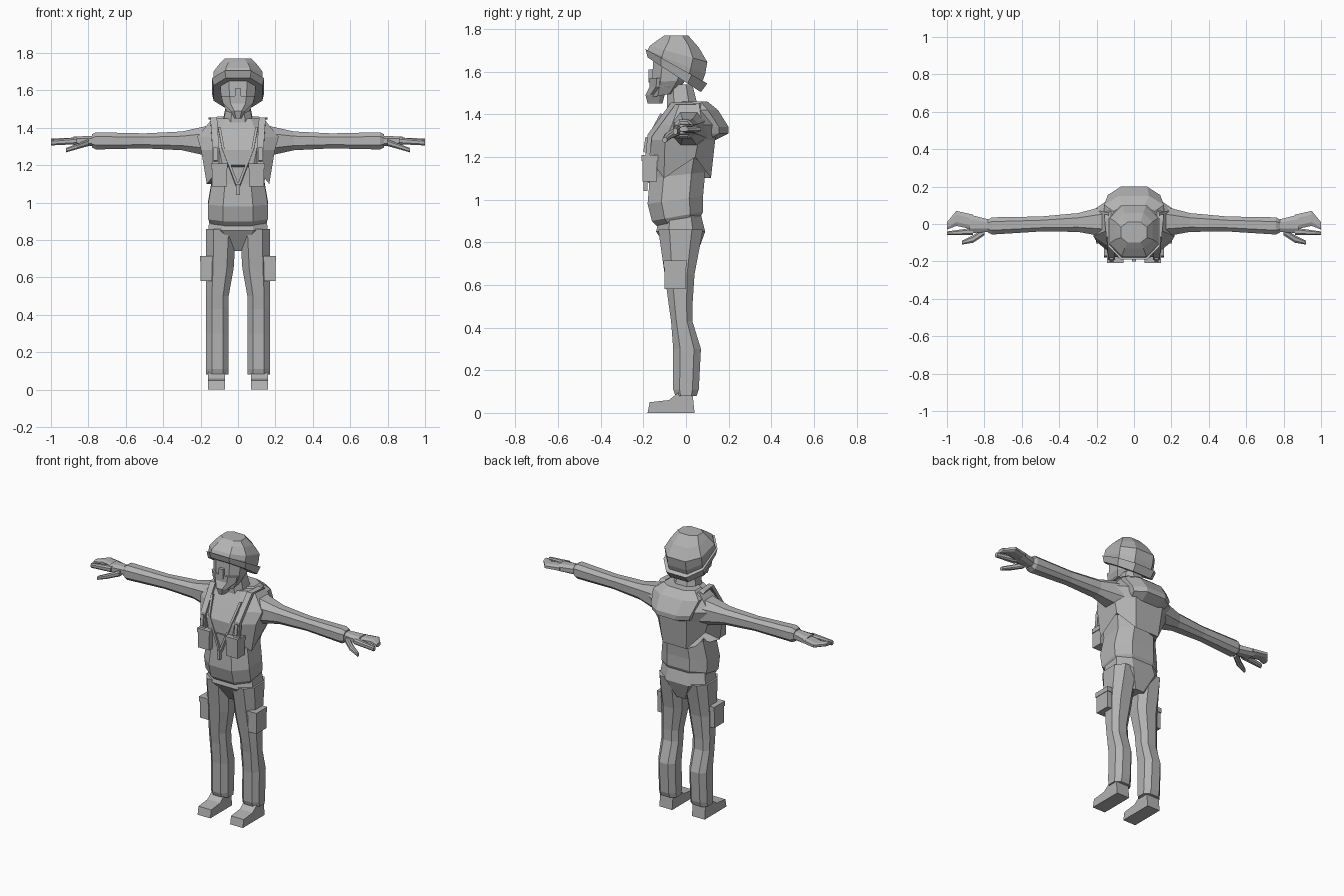
import bpy, bmesh
from mathutils import Vector

if "Cube" in bpy.data.objects:
    bpy.data.objects.remove(bpy.data.objects["Cube"])

colour = (0.45, 0.45, 0.45, 1)
grey = bpy.data.materials.new("plain_grey")
grey.use_nodes = True
grey.diffuse_color = colour
shader = grey.node_tree.nodes["Principled BSDF"]
shader.inputs["Base Color"].default_value = colour
shader.inputs["Roughness"].default_value = 0.8


def skin(name, rings):
    """Join rings of points into a closed, flat shaded tube."""
    bm = bmesh.new()
    loops = [[bm.verts.new(point) for point in ring] for ring in rings]
    for low, high in zip(loops, loops[1:]):
        for i in range(len(low)):
            bm.faces.new((low[i - 1], low[i], high[i], high[i - 1]))
    bm.faces.new(loops[0])
    bm.faces.new(loops[-1])
    bmesh.ops.recalc_face_normals(bm, faces=bm.faces)
    mesh = bpy.data.meshes.new(name)
    bm.to_mesh(mesh)
    bm.free()
    mesh.materials.append(grey)
    obj = bpy.data.objects.new(name, mesh)
    bpy.context.collection.objects.link(obj)
    return obj


def octagon(left, right, front, back, cut=0.25):
    """Rectangle with its corners cut off by the given fraction."""
    far = 1 - cut
    corners = [(cut, 0), (far, 0), (1, cut), (1, far),
               (far, 1), (cut, 1), (0, far), (0, cut)]
    return [(left + u * (right - left), front + v * (back - front))
            for u, v in corners]


def body(name, rows, tilt=0.0, fade=True, grow=0.0, ragged=0.0):
    """Centred loft of half width, front, back and height; tilt lifts the back."""
    rings = []
    for i, (half, front, back, height) in enumerate(rows):
        lift = tilt * (1 - i / (len(rows) - 1)) if fade else tilt
        outline = octagon(-half - grow, half + grow, front - grow, back + grow)
        depth = back - front
        rings.append([Vector((x, y, height + lift * (y - front) / depth))
                      for x, y in outline])
    # Every second pair of hem points hangs lower
    for i, point in enumerate(rings[0]):
        if i in (2, 4, 5, 7):
            point.z -= ragged
    return skin(name, rings)


def box(name, centre, size):
    x, y, z = (s / 2 for s in size)
    square = [(-x, -y), (x, -y), (x, y), (-x, y)]
    middle = Vector(centre)
    return skin(name, [[middle + Vector((a, b, c)) for a, b in square]
                       for c in (-z, z)])


def pouch(name, centre, size):
    """Box pocket with a slightly larger lid."""
    box(name, centre, size)
    middle, extent = Vector(centre), Vector(size)
    lid = Vector((extent.x * 1.1, extent.y * 1.1, extent.z / 4))
    box(name + "_flap", middle + Vector((0, 0, extent.z / 2)), lid)


def strap(name, points, width, thick=0.01):
    """Flat band following a path over the chest and shoulder."""
    across, out = Vector((width, 0, 0)), Vector((0, -thick, thick / 2))
    return skin(name, [[Vector(p) - across - out, Vector(p) + across - out,
                        Vector(p) + across + out, Vector(p) - across + out]
                       for p in points])


def digit(name, side, rows, thick=0.018):
    """Flat hand part; each row is a centre point and a half width."""
    rings = []
    for x, y, z, half in rows:
        outline = octagon(y - half, y + half, z - thick, z + thick)
        rings.append([(side * x, a, b) for a, b in outline])
        thick *= 0.8
    return skin(name, rings)


def sleeve(name, side, rows):
    """Arm loft of distance and radius, drifting forward to the wrist."""
    rings = []
    for x, radius in rows:
        y = 0.02 - x * 0.04
        outline = octagon(y - radius, y + radius,
                          shoulder - radius, shoulder + radius)
        rings.append([(side * x, a, b) for a, b in outline])
    return skin(name, rings)


def trouser_leg(name, side, rows):
    """Leg loft of height, front and back; the inner seam runs to the crotch."""
    rings = []
    for z, front, back in rows:
        inner = max(0.01, min(0.05, 0.14 - z * 0.18))
        outline = octagon(inner, hip, front, back)
        rings.append([(side * x, y, z) for x, y in outline])
    return skin(name, rings)


shoulder = 1.33
hip = 0.17

# Torso
waist = [(.13, -.11, .06, .85), (.16, -.16, .08, .9),
         (.16, -.18, .08, .98), (.14, -.17, .09, 1.1)]
chest = [(.16, -.17, .11, 1.2), (.19, -.17, .13, 1.28),
         (.21, -.13, .14, 1.35), (.13, -.07, .1, 1.45)]
body("jacket", waist + chest, tilt=.05)
body("vest", chest, grow=.007, ragged=.1)
body("trouser_seat", [(.06, -.07, .05, .74), (.16, -.14, .09, .85),
                      (.15, -.12, .07, .93)])
body("hood", [(.11, 0, .14, 1.28), (.13, .02, .2, 1.31), (.14, .02, .2, 1.34),
              (.16, -.04, .15, 1.42), (.11, -.03, .1, 1.46)])

# Head and helmet
body("neck", [(.08, -.09, .05, 1.4), (.06, -.09, .03, 1.54)], tilt=.06)
body("head", [(.06, -.16, -.05, 1.48), (.09, -.16, 0, 1.55),
              (.1, -.15, .03, 1.7)], tilt=.02)
body("face_mask", [(.02, -.18, -.11, 1.45), (.04, -.19, -.1, 1.49),
                   (.08, -.17, -.05, 1.53), (.09, -.17, -.04, 1.57)])
box("nose", (0, -.16, 1.58), (.03, .03, .06))
helmet = [(.12, -.17, .06, 1.66), (.13, -.18, .09, 1.7), (.13, -.17, .1, 1.72),
          (.1, -.13, .06, 1.75), (.07, -.1, .01, 1.77)]
body("helmet", helmet, tilt=-.15)
body("helmet_band", helmet[:2], tilt=-.15, fade=False, grow=.01)

# Harness clasp
box("chest_clasp", (0, -.19, 1.07), (.02, .02, .06))

for side, prefix in ((1, "left_"), (-1, "right_")):
    # Arm and hand
    sleeve(prefix + "sleeve", side, [(.12, .09), (.21, .07), (.3, .05),
                                     (.5, .04), (.76, .046), (.78, .035)])
    digit(prefix + "palm", side, [(.76, -.01, shoulder, .03),
                                  (.88, 0, shoulder, .05)], thick=.028)
    digit(prefix + "fingers", side, [(.86, .01, shoulder, .04),
                                     (.95, .03, shoulder, .04),
                                     (1, -.01, shoulder, .02)])
    digit(prefix + "forefinger", side, [(.86, -.04, shoulder, .02),
                                        (1, -.05, 1.32, .01)])
    digit(prefix + "thumb", side, [(.8, -.04, 1.32, .02), (.86, -.08, 1.3, .02),
                                   (.92, -.1, 1.28, .01)])

    # Leg and shoe
    trouser_leg(prefix + "trouser_leg", side, [
        (.08, -.05, .05), (.11, -.06, .06), (.3, -.06, .07), (.43, -.07, .03),
        (.5, -.08, .03), (.65, -.1, .04), (.86, -.13, .08)])
    outline = [(-.18, 0), (.04, 0), (.03, .1), (-.03, .1), (-.08, .06), (-.17, .05)]
    skin(prefix + "shoe", [[(side * x, y, z) for y, z in outline]
                           for x in (.07, .16)])

    # Pouches
    pouch(prefix + "thigh_pouch", (side * hip, -.05, .64), (.06, .1, .12))
    pouch(prefix + "chest_pouch", (side * .1, -.17, 1.14), (.08, .07, .11))

    # Harness straps
    strap(prefix + "shoulder_strap", [
        (side * .14, .04, 1.45), (side * .13, -.06, 1.45),
        (side * .12, -.17, 1.3), (side * .12, -.18, 1.2)], width=.018)
    strap(prefix + "cross_strap", [
        (side * .1, -.11, 1.4), (side * .08, -.17, 1.29),
        (0, -.18, 1.08)], width=.007)
    strap(prefix + "strap_toggle", [
        (side * .12, -.18, 1.29), (side * .12, -.19, 1.22)], width=.01)
